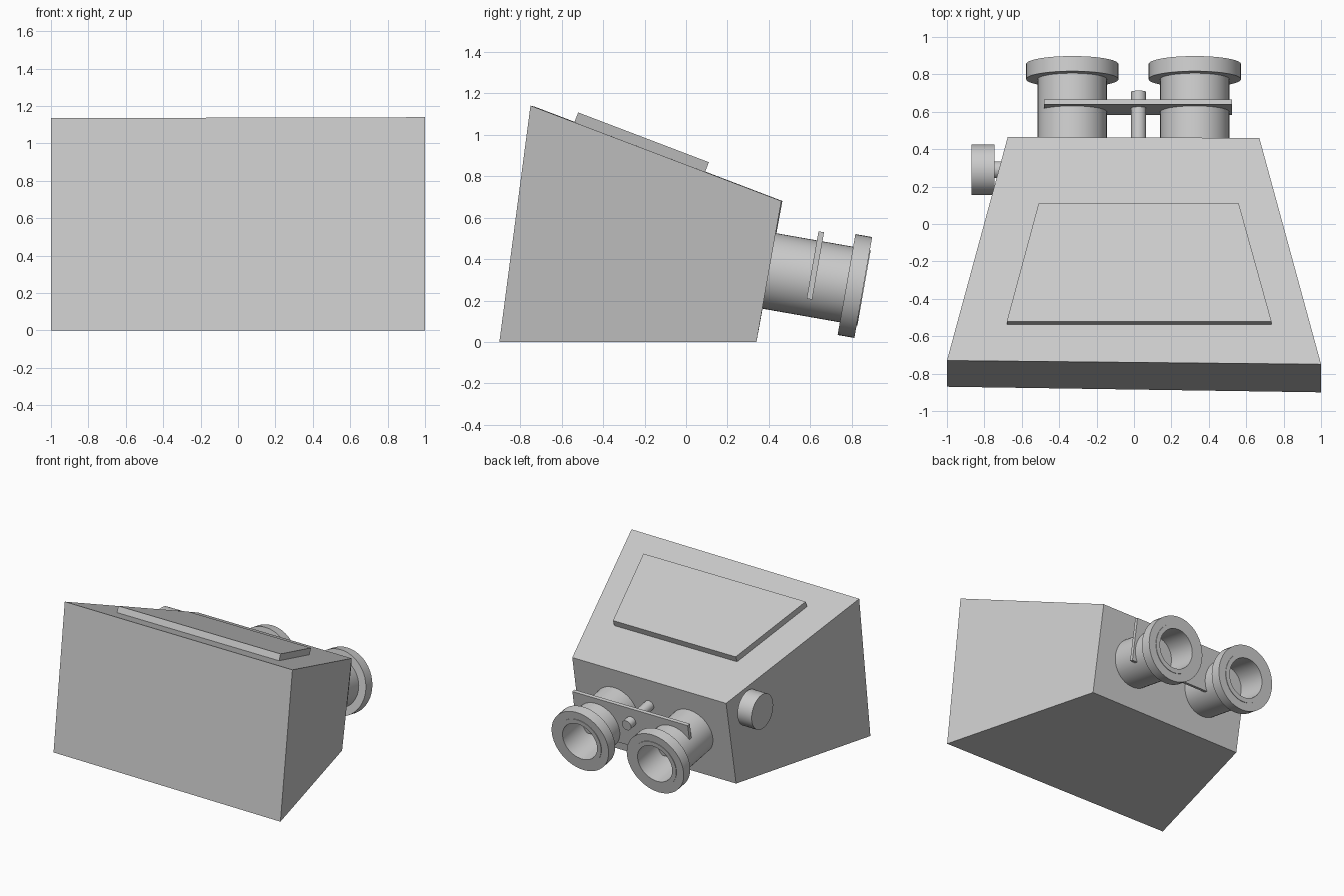
import bpy, bmesh
from math import radians, pi, cos, sin
from mathutils import Matrix, Vector

if "Cube" in bpy.data.objects:
    bpy.data.objects.remove(bpy.data.objects["Cube"])

# Local frame of the rear panel: local z points out of the panel, local y runs up it
TILT = radians(10)
PANEL = Matrix.Translation((0, 0.40, 0.343)) @ Matrix((
    (1, 0, 0, 0),
    (0, sin(TILT), cos(TILT), 0),
    (0, cos(TILT), -sin(TILT), 0),
    (0, 0, 0, 1)))


def finish(name, bm, smooth=False):
    bmesh.ops.recalc_face_normals(bm, faces=bm.faces)
    mesh = bpy.data.meshes.new(name)
    bm.to_mesh(mesh)
    bm.free()
    ob = bpy.data.objects.new(name, mesh)
    bpy.context.collection.objects.link(ob)
    if smooth:
        bpy.context.view_layer.objects.active = ob
        ob.select_set(True)
        bpy.ops.object.shade_smooth_by_angle(angle=radians(35))
        ob.select_set(False)
    return ob


def loft(name, ring_a, ring_b):
    """Solid between two four-cornered rings."""
    bm = bmesh.new()
    a = [bm.verts.new(p) for p in ring_a]
    b = [bm.verts.new(p) for p in ring_b]
    bm.faces.new(a)
    bm.faces.new(b)
    for i in range(4):
        j = (i + 1) % 4
        bm.faces.new((a[i], a[j], b[j], b[i]))
    return finish(name, bm)


def lathe(name, profile, matrix, closed, steps=48):
    """Spin (radius, height) points round local z."""
    bm = bmesh.new()
    vs = [bm.verts.new((r, 0, h)) for r, h in profile]
    pairs = list(zip(vs, vs[1:])) + ([(vs[-1], vs[0])] if closed else [])
    edges = [bm.edges.new(p) for p in pairs]
    bmesh.ops.spin(bm, geom=vs + edges, cent=(0, 0, 0), axis=(0, 0, 1),
                   angle=2 * pi, steps=steps)
    bmesh.ops.remove_doubles(bm, verts=bm.verts, dist=1e-5)
    bm.transform(matrix)
    return finish(name, bm, True)


def rod(name, r, h0, h1, matrix):
    return lathe(name, [(0, h0), (r, h0), (r, h1), (0, h1)], matrix, False)


# Sloped, tapering housing
loft("housing",
     [(-1, -0.87, 0), (1, -0.90, 0), (1, -0.75, 1.14), (-1, -0.73, 1.135)],
     [(-0.675, 0.34, 0), (0.67, 0.34, 0), (0.67, 0.46, 0.68), (-0.675, 0.465, 0.68)])

# Raised cover on the sloped top
base = [Vector((-0.68, -0.54, 1.055)), Vector((0.735, -0.54, 1.055)),
        Vector((0.56, 0.09, 0.815)), Vector((-0.51, 0.09, 0.815))]
loft("top_cover", base, [p + Vector((0, 0.02, 0.052)) for p in base])

# Eyepiece tubes with flanges
for side, x in (("left", -0.33), ("right", 0.325)):
    m = PANEL @ Matrix.Translation((x, 0, 0))
    lathe(side + "_tube", [(0.15, -0.01), (0.185, -0.01), (0.185, 0.466), (0.15, 0.466)], m, True)
    lathe(side + "_flange", [(0.18, 0.38), (0.247, 0.38), (0.247, 0.462), (0.18, 0.462)], m, True)

# Bridge plate joining the tubes
bm = bmesh.new()
bmesh.ops.create_cube(bm, size=1, matrix=PANEL @ Matrix.Translation((0.0225, 0.0645, 0.216))
                      @ Matrix.Diagonal((1.005, 0.33, 0.027, 1)))
finish("bridge_plate", bm)

# Centre adjusting rod
rod("centre_rod", 0.04, -0.01, 0.29, PANEL @ Matrix.Translation((0.025, 0.12, 0)))

# Side knob and its shaft
side = Matrix.Translation((0, 0.29, 0.60)) @ Matrix.Rotation(radians(-90), 4, 'Y')
rod("knob", 0.135, 0.745, 0.87, side)
rod("knob_shaft", 0.045, 0.68, 0.75, side)
